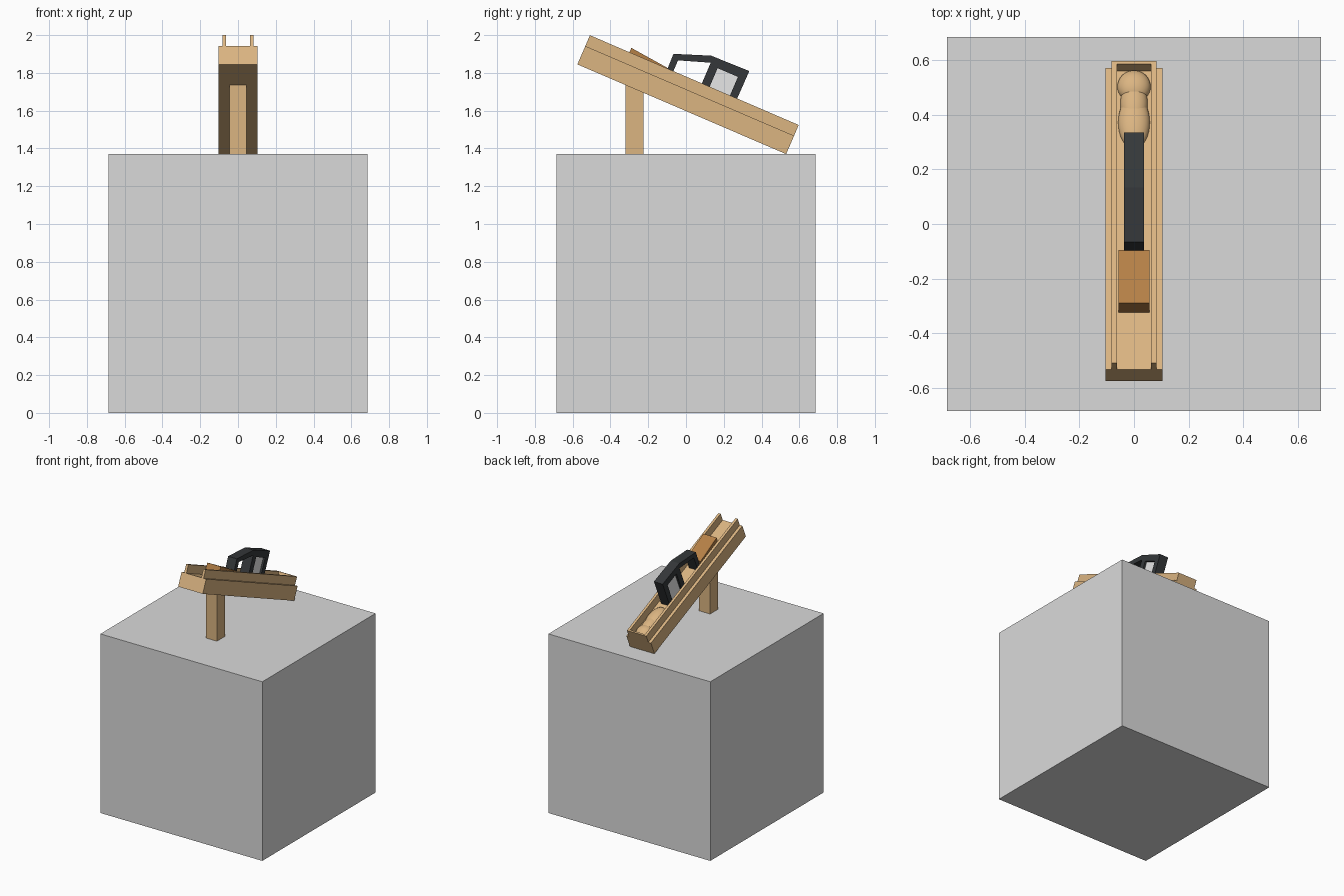
import bpy, bmesh, math
from mathutils import Matrix, Vector

if "Cube" in bpy.data.objects:
    bpy.data.objects.remove(bpy.data.objects["Cube"])


def material(name, rgb):
    m = bpy.data.materials.new(name)
    m.diffuse_color = (*rgb, 1)
    m.use_nodes = True
    m.node_tree.nodes["Principled BSDF"].inputs["Base Color"].default_value = m.diffuse_color
    return m


STONE = material("stone_grey", (0.70, 0.70, 0.70))
WOOD = material("pale_wood", (0.71, 0.46, 0.222))
BROWN = material("brown_wood", (0.46, 0.215, 0.062))
BLACK = material("black_metal", (0.035, 0.039, 0.042))
STEEL = material("light_steel", (0.82, 0.82, 0.82))

# Sloped frame: x across, y along the beam from its high end, z up from its underside
ANGLE = math.atan2(0.475, 1.105)
SLOPE = Matrix.Translation((0, -0.575, 1.845)) @ Matrix.Rotation(-ANGLE, 4, 'X')
LENGTH, FLOOR, RIM = 1.203, 0.106, 0.168


def finish(bm, name, mat, matrix):
    bmesh.ops.transform(bm, matrix=matrix, verts=bm.verts)
    bmesh.ops.recalc_face_normals(bm, faces=bm.faces)
    mesh = bpy.data.meshes.new(name)
    bm.to_mesh(mesh)
    bm.free()
    mesh.materials.append(mat)
    ob = bpy.data.objects.new(name, mesh)
    bpy.context.collection.objects.link(ob)
    return ob


def plate(name, mat, x0, x1, profile, matrix=SLOPE):
    """Side profile of (along, up) points, extruded across x."""
    bm = bmesh.new()
    face = bm.faces.new([bm.verts.new((x0, y, z)) for y, z in profile])
    out = bmesh.ops.extrude_face_region(bm, geom=[face])["geom"]
    bmesh.ops.translate(bm, vec=(x1 - x0, 0, 0),
                        verts=[v for v in out if isinstance(v, bmesh.types.BMVert)])
    return finish(bm, name, mat, matrix)


def rect(y0, y1, z0, z1):
    return [(y0, z0), (y1, z0), (y1, z1), (y0, z1)]


# Plinth and support post
plate("plinth", STONE, -0.685, 0.685, rect(-0.685, 0.685, 0, 1.37), Matrix())
plate("support_post", WOOD, -0.046, 0.046,
      [(-0.32, 1.37), (-0.225, 1.37), (-0.225, 1.71), (-0.32, 1.75)], Matrix())

# Sloped beam with two rails and a stop at the low end
plate("beam", WOOD, -0.104, 0.104, rect(0, LENGTH, 0, FLOOR))
for side, name in ((-1, "left_rail"), (1, "right_rail")):
    plate(name, WOOD, *sorted((side * 0.063, side * 0.082)), rect(0, LENGTH, FLOOR, RIM))
plate("end_stop", WOOD, -0.063, 0.063, rect(LENGTH - 0.012, LENGTH, FLOOR, RIM))

# Wedge block between the rails
plate("wedge_block", BROWN, -0.057, 0.057,
      [(0.228, FLOOR), (0.449, FLOOR), (0.449, 0.171), (0.228, 0.193)])

# Arched handle: one outline with two openings from below
plate("handle", BLACK, -0.037, 0.037, [
    (0.449, FLOOR), (0.445, 0.252), (0.632, 0.322), (0.85, 0.327), (0.848, FLOOR),
    (0.807, FLOOR), (0.807, 0.275), (0.690, 0.275), (0.690, FLOOR),
    (0.645, FLOOR), (0.645, 0.287), (0.481, 0.230), (0.481, FLOOR)])
plate("steel_panel", STEEL, -0.022, 0.022, rect(0.690, 0.807, FLOOR, 0.275))

# Rounded carved form lying in the trough
for name, centre, radii in (("carved_head", 1.128, (0.061, 0.062, 0.042)),
                            ("carved_neck", 1.06, (0.050, 0.09, 0.038)),
                            ("carved_body", 0.985, (0.058, 0.105, 0.038))):
    bm = bmesh.new()
    bmesh.ops.create_uvsphere(bm, u_segments=32, v_segments=16, radius=1)
    for f in bm.faces:
        f.smooth = True
    place = Matrix.Translation((0, centre, FLOOR)) @ Matrix.Diagonal(Vector((*radii, 1)))
    finish(bm, name, WOOD, SLOPE @ place)
